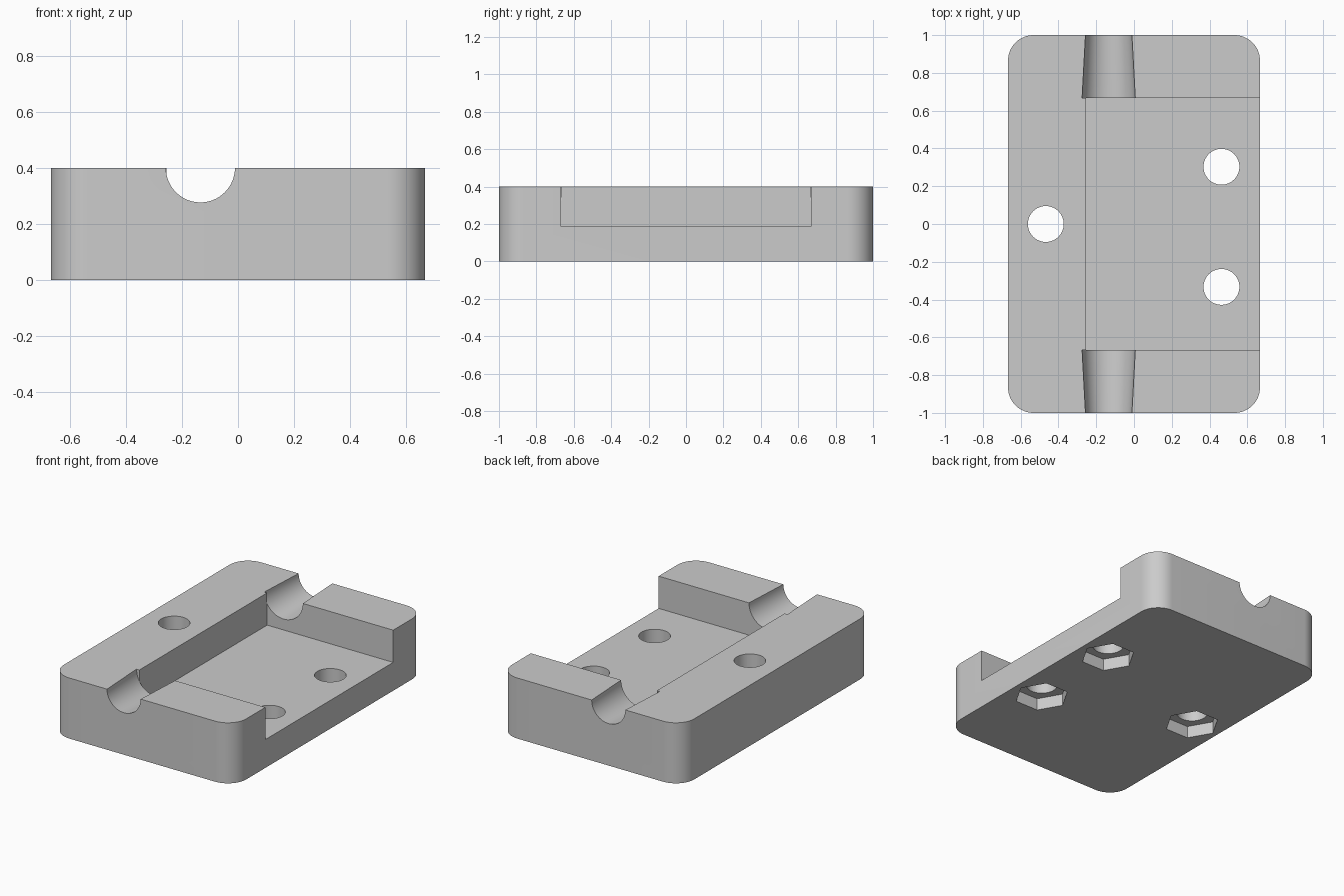
import bpy, bmesh, math

if "Cube" in bpy.data.objects:
    bpy.data.objects.remove(bpy.data.objects["Cube"])

HALF_X, HALF_Y, HEIGHT = 0.667, 1.0, 0.4
CORNER_R = 0.135
POCKET_X, POCKET_Y, POCKET_Z = -0.254, 0.667, 0.187
GROOVE_X = -0.134
HOLES = [(-0.467, 0.0), (0.463, 0.303), (0.463, -0.333)]


def loft(name, ring_a, ring_b):
    """Solid between two rings with equal point counts."""
    bm = bmesh.new()
    a = [bm.verts.new(p) for p in ring_a]
    b = [bm.verts.new(p) for p in ring_b]
    n = len(a)
    bm.faces.new(a)
    bm.faces.new(b)
    for i in range(n):
        j = (i + 1) % n
        bm.faces.new((a[i], a[j], b[j], b[i]))
    bmesh.ops.recalc_face_normals(bm, faces=bm.faces)
    mesh = bpy.data.meshes.new(name)
    bm.to_mesh(mesh)
    bm.free()
    ob = bpy.data.objects.new(name, mesh)
    bpy.context.collection.objects.link(ob)
    return ob


def circle(r, n):
    return [(r * math.cos(2 * math.pi * i / n), r * math.sin(2 * math.pi * i / n))
            for i in range(n)]


def upright(name, outline, z0, z1):
    return loft(name, [(x, y, z0) for x, y in outline], [(x, y, z1) for x, y in outline])


# block with rounded vertical corners
outline = []
for k, (sx, sy) in enumerate([(1, 1), (-1, 1), (-1, -1), (1, -1)]):
    for i in range(17):
        t = math.pi / 2 * (k + i / 16)
        outline.append((sx * (HALF_X - CORNER_R) + CORNER_R * math.cos(t),
                        sy * (HALF_Y - CORNER_R) + CORNER_R * math.sin(t)))
block = upright("clamp_block", outline, 0, HEIGHT)

# open pocket on the right side
pocket = [(POCKET_X, -POCKET_Y), (1, -POCKET_Y), (1, POCKET_Y), (POCKET_X, POCKET_Y)]
cutters = [upright("pocket_cutter", pocket, POCKET_Z, HEIGHT + 0.2)]

# tapered half-round grooves through both end walls
for side in (-1, 1):
    rings = []
    for y in (POCKET_Y - 0.001, HALF_Y + 0.05):
        r = 0.141 - (y - POCKET_Y) * 0.054
        rings.append([(GROOVE_X + u, side * y, HEIGHT + v) for u, v in circle(r, 64)])
    cutters.append(loft("groove_cutter", *rings))

# bolt holes with hexagonal nut recesses underneath
for hx, hy in HOLES:
    cutters.append(upright("hole_cutter", [(hx + u, hy + v) for u, v in circle(0.095, 48)],
                           -0.1, HEIGHT + 0.1))
    cutters.append(upright("nut_cutter", [(hx + u, hy + v) for u, v in circle(0.167, 6)],
                           -0.05, 0.08))

# cut and clean up
bpy.context.view_layer.objects.active = block
for c in cutters:
    c.hide_render = True
    mod = block.modifiers.new("cut", 'BOOLEAN')
    mod.operation = 'DIFFERENCE'
    mod.solver = 'EXACT'
    mod.object = c
    bpy.ops.object.modifier_apply(modifier=mod.name)
for c in cutters:
    bpy.data.objects.remove(c)

# grey finish
grey = bpy.data.materials.new("plain_grey")
grey.diffuse_color = (0.6, 0.6, 0.6, 1)
grey.use_nodes = True
grey.node_tree.nodes["Principled BSDF"].inputs["Base Color"].default_value = grey.diffuse_color
block.data.materials.clear()
block.data.materials.append(grey)
bpy.ops.object.select_all(action='DESELECT')
block.select_set(True)
bpy.ops.object.shade_smooth_by_angle(angle=math.radians(30))
